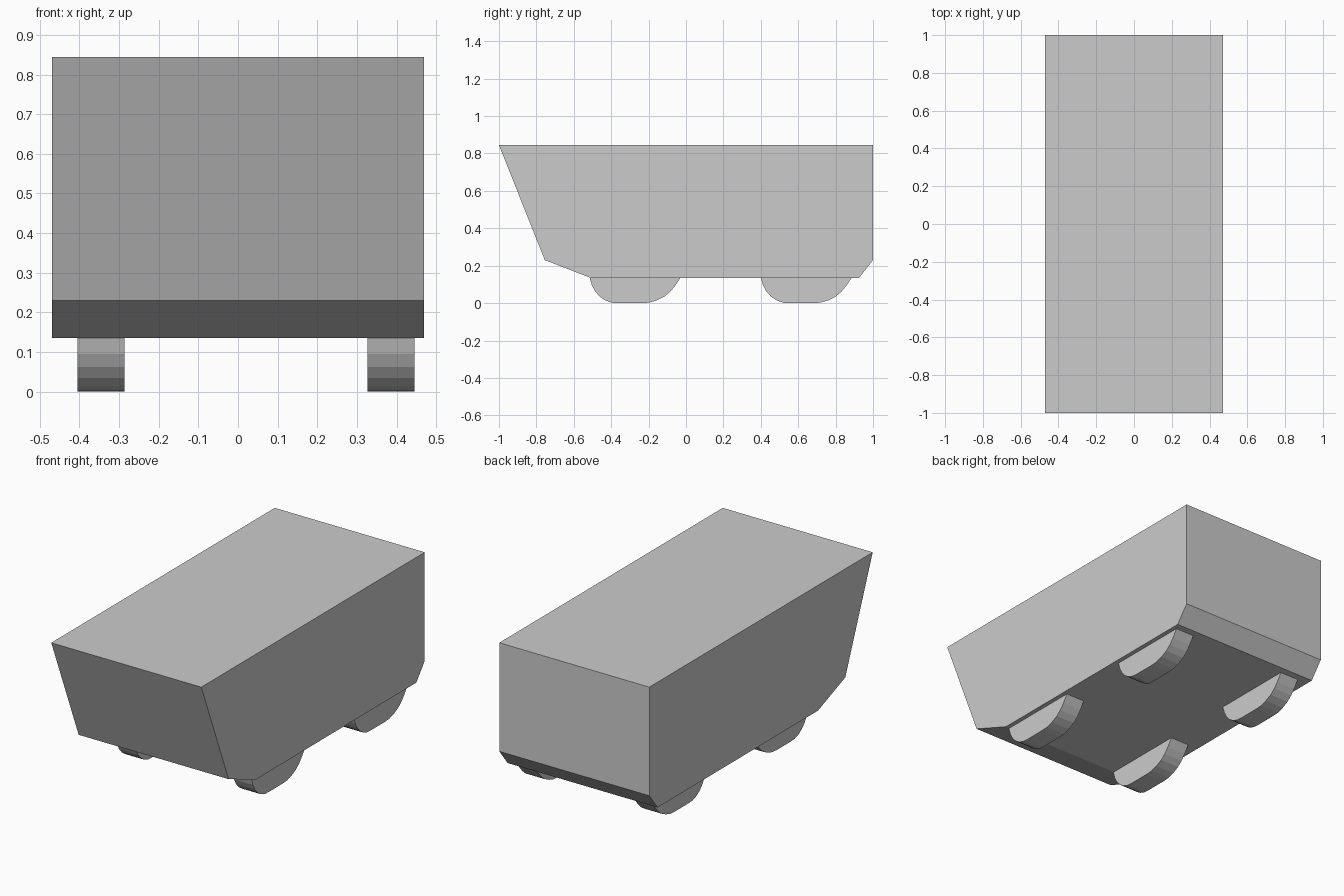
import bpy

if "Cube" in bpy.data.objects:
    bpy.data.objects.remove(bpy.data.objects["Cube"])


def extrude_profile(name, profile, x0, x1):
    """Closed prism: a (y, z) outline swept along x."""
    n = len(profile)
    verts = [(x, y, z) for x in (x0, x1) for y, z in profile]
    faces = [tuple(reversed(range(n))), tuple(range(n, 2 * n))]
    faces += [(i, (i + 1) % n, (i + 1) % n + n, i + n) for i in range(n)]
    mesh = bpy.data.meshes.new(name)
    mesh.from_pydata(verts, [], faces)
    mesh.update()
    obj = bpy.data.objects.new(name, mesh)
    bpy.context.collection.objects.link(obj)
    return obj


# Main body: sloped front, chamfered lower edges
BODY_BOTTOM = 0.135
extrude_profile("body", [
    (-1.0, 0.845), (-0.755, 0.23), (-0.51, BODY_BOTTOM),
    (0.925, BODY_BOTTOM), (1.0, 0.23), (1.0, 0.845),
], -0.47, 0.47)

# Wheels: flattened lower segments under the body
WHEEL = [
    (-0.515, BODY_BOTTOM), (-0.503, 0.095), (-0.485, 0.062), (-0.46, 0.034),
    (-0.43, 0.014), (-0.395, 0.002), (-0.36, 0.0), (-0.235, 0.0),
    (-0.195, 0.003), (-0.155, 0.015), (-0.115, 0.035), (-0.085, 0.06),
    (-0.06, 0.09), (-0.03, BODY_BOTTOM),
]
AXLES = {"front": 0.0, "rear": 0.915}
SIDES = {"left": (-0.405, -0.287), "right": (0.327, 0.445)}

for axle, dy in AXLES.items():
    for side, (x0, x1) in SIDES.items():
        extrude_profile(f"{axle}_{side}_wheel",
                        [(y + dy, z) for y, z in WHEEL], x0, x1)
